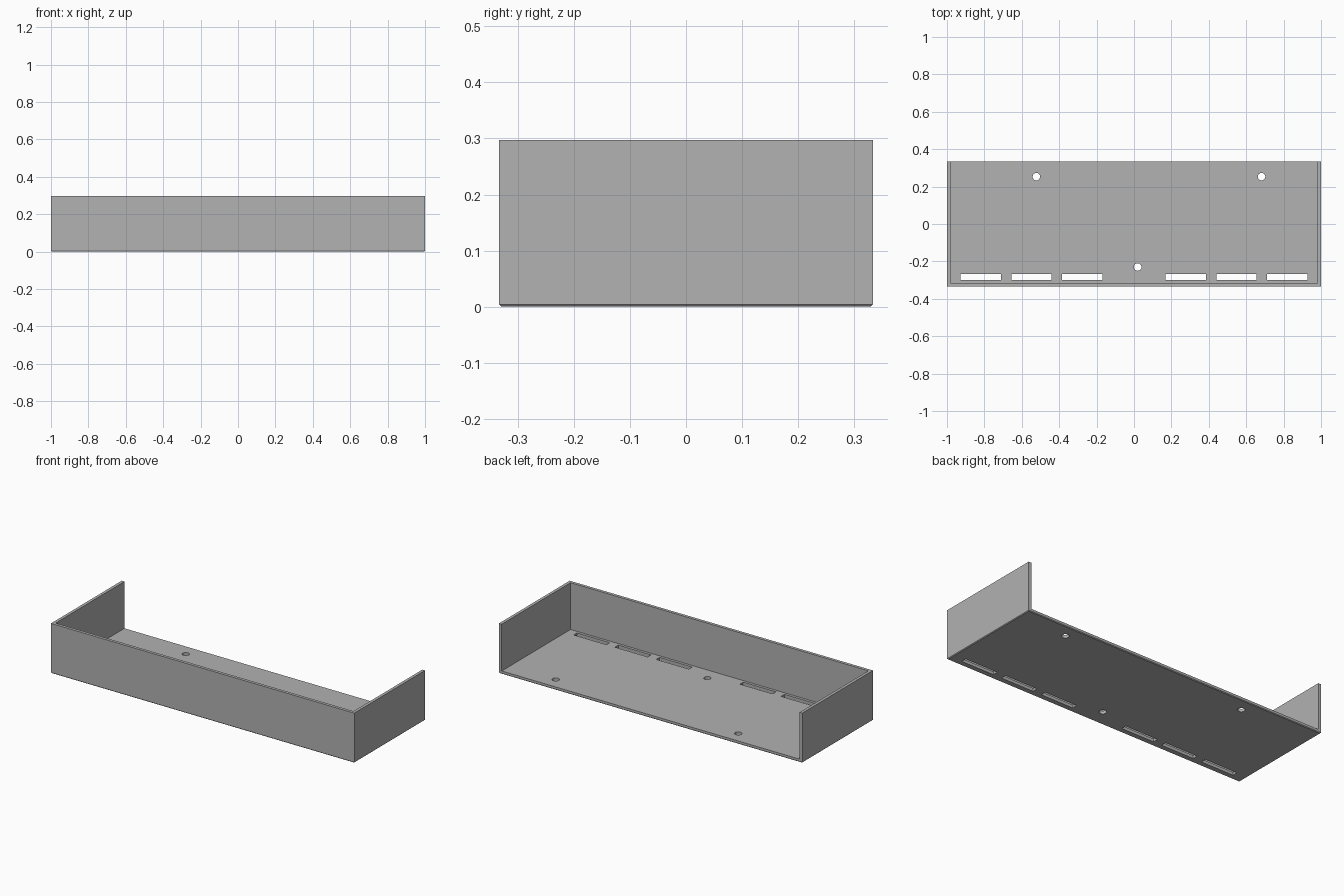
import bpy
import bmesh
from mathutils import Matrix

cube = bpy.data.objects.get("Cube")
if cube:
    bpy.data.objects.remove(cube, do_unlink=True)

HALF_X, HALF_Y, HEIGHT = 1.0, 0.333, 0.297
WALL = 0.018

grey = bpy.data.materials.new("plain grey")
grey.use_nodes = True
grey.diffuse_color = (0.445, 0.445, 0.445, 1)
grey.node_tree.nodes["Principled BSDF"].inputs["Base Color"].default_value = grey.diffuse_color


def add_box(bm, low, high):
    size = [b - a for a, b in zip(low, high)]
    centre = [(a + b) / 2 for a, b in zip(low, high)]
    bmesh.ops.create_cube(bm, size=1, matrix=Matrix.Translation(centre) @ Matrix.Diagonal((*size, 1)))


def make_object(name, bm):
    mesh = bpy.data.meshes.new(name)
    bm.to_mesh(mesh)
    bm.free()
    mesh.materials.append(grey)
    obj = bpy.data.objects.new(name, mesh)
    bpy.context.collection.objects.link(obj)
    return obj


# Outer block with a slight chamfer around the underside
bm = bmesh.new()
add_box(bm, (-HALF_X, -HALF_Y, 0), (HALF_X, HALF_Y, HEIGHT))
bottom = [e for e in bm.edges if all(v.co.z < 0.01 for v in e.verts)]
bmesh.ops.bevel(bm, geom=bottom, offset=0.004, segments=1, affect='EDGES')
tray = make_object("tray", bm)

# Cavity open at the top and the back
bm = bmesh.new()
add_box(bm, (WALL - HALF_X, WALL - HALF_Y, WALL), (HALF_X - WALL, 1, 1))
cavity = make_object("cavity_cutter", bm)

# Slots along the front of the floor, and screw holes
bm = bmesh.new()
for side in (-1, 1):
    for x in (0.276, 0.548, 0.82):
        add_box(bm, (side * x - 0.108, -0.299, -0.1), (side * x + 0.108, -0.267, 0.1))
for x, y in ((-0.522, 0.253), (0.682, 0.253), (0.02, -0.23)):
    bmesh.ops.create_cone(bm, cap_ends=True, segments=32, radius1=0.02, radius2=0.02,
                          depth=0.2, matrix=Matrix.Translation((x, y, 0)))
openings = make_object("floor_opening_cutter", bm)

# Cut the tray, then discard the cutters
bpy.context.view_layer.objects.active = tray
for cutter in (cavity, openings):
    cutter.hide_render = True
    mod = tray.modifiers.new("cut", 'BOOLEAN')
    mod.operation = 'DIFFERENCE'
    mod.solver = 'EXACT'
    mod.object = cutter
    bpy.ops.object.modifier_apply(modifier=mod.name)
    bpy.data.objects.remove(cutter, do_unlink=True)

tray.select_set(True)
bpy.ops.object.shade_smooth_by_angle(angle=0.5)
